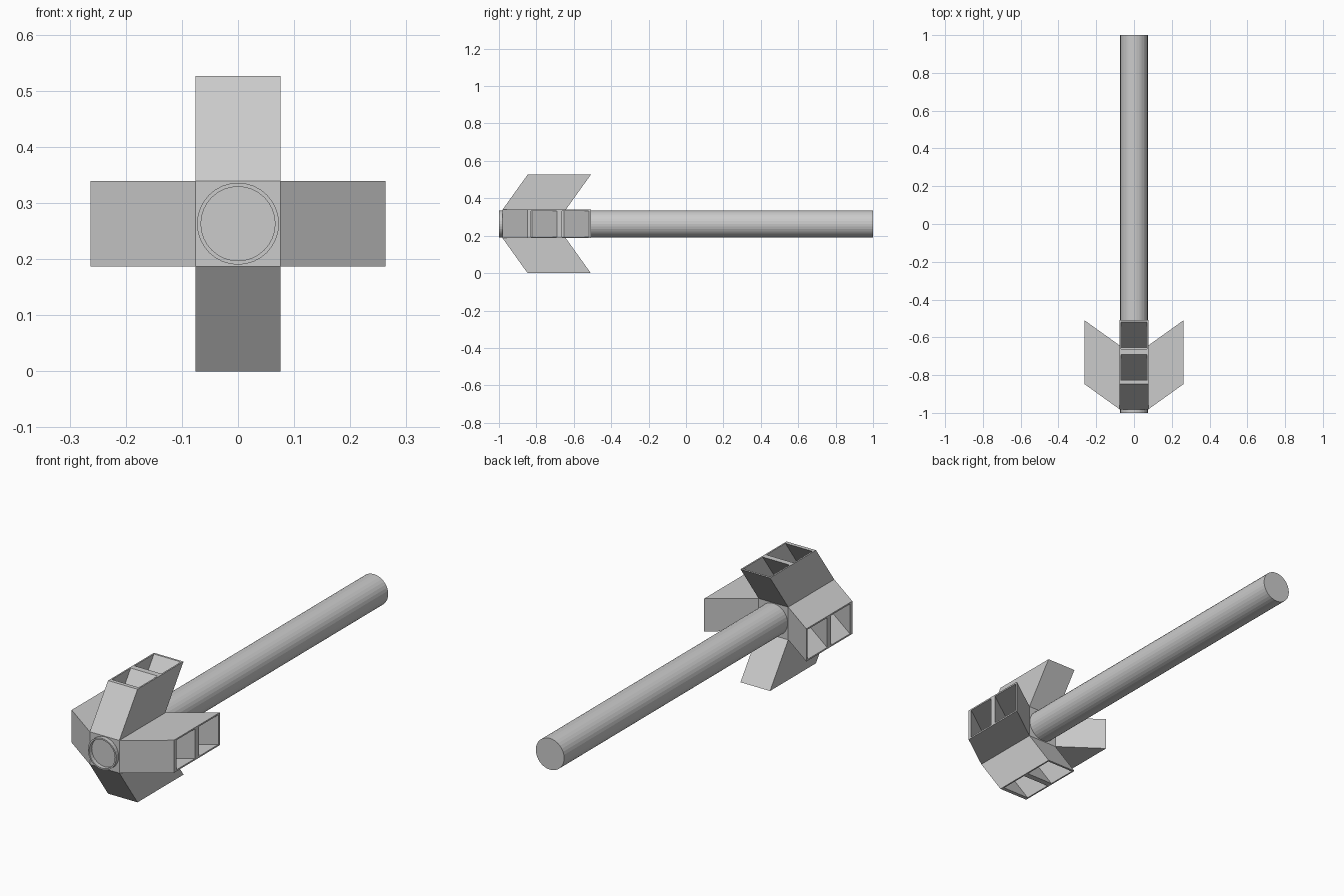
import bpy, bmesh, math
from mathutils import Matrix, Vector

if "Cube" in bpy.data.objects:
    bpy.data.objects.remove(bpy.data.objects["Cube"])

AXIS_Z = 0.263      # height of the tube axis
HALF = 0.076        # half width of the hub and fins
REACH = 0.263       # fin tip distance from the axis
SWEEP = 0.134       # how far the fins lean back


def finish(bm, name):
    bmesh.ops.recalc_face_normals(bm, faces=bm.faces)
    mesh = bpy.data.meshes.new(name)
    bm.to_mesh(mesh)
    bm.free()
    obj = bpy.data.objects.new(name, mesh)
    bpy.context.collection.objects.link(obj)
    obj.location.z = AXIS_Z
    return obj


def make_barrel(sides=32):
    # Profile of (radius, y): capped rear, open bore at the front
    profile = [(0.073, 1.0), (0.073, -1.0), (0.066, -1.0), (0.066, 0.98)]
    bm = bmesh.new()
    rings = []
    for r, y in profile:
        rings.append([bm.verts.new((r * math.cos(2 * math.pi * i / sides), y,
                                    r * math.sin(2 * math.pi * i / sides)))
                      for i in range(sides)])
    for a, b in zip(rings, rings[1:]):
        for i in range(sides):
            j = (i + 1) % sides
            bm.faces.new((a[i], a[j], b[j], b[i]))
    bm.faces.new(rings[0])
    bm.faces.new(rings[-1])
    return finish(bm, "barrel")


def make_hub():
    bm = bmesh.new()
    bmesh.ops.create_cube(bm, size=1)
    bmesh.ops.scale(bm, vec=(2 * HALF, 0.338, 2 * HALF), verts=bm.verts)
    bmesh.ops.translate(bm, vec=(0, -0.812, 0), verts=bm.verts)
    return finish(bm, "hub")


def make_fin(name, angle):
    # Cross-section grid with two open cells, extruded along the sweep
    xs = [-HALF, -0.069, 0.069, HALF]
    ys = [-0.847, -0.829, -0.690, -0.662, -0.519, -0.509]
    bm = bmesh.new()
    grid = [[bm.verts.new((x, y - SWEEP, HALF)) for y in ys] for x in xs]
    for i in range(len(xs) - 1):
        for j in range(len(ys) - 1):
            if i == 1 and j in (1, 3):
                continue
            bm.faces.new((grid[i][j], grid[i + 1][j],
                          grid[i + 1][j + 1], grid[i][j + 1]))
    out = bmesh.ops.extrude_face_region(bm, geom=bm.faces[:], use_keep_orig=True)
    tips = [g for g in out["geom"] if isinstance(g, bmesh.types.BMVert)]
    bmesh.ops.translate(bm, vec=Vector((0, SWEEP, REACH - HALF)), verts=tips)
    bmesh.ops.rotate(bm, cent=(0, 0, 0), verts=bm.verts,
                     matrix=Matrix.Rotation(angle, 3, 'Y'))
    return finish(bm, name)


make_barrel()
make_hub()

# Four swept hollow fins around the hub
for k, side in enumerate(("top", "right", "bottom", "left")):
    make_fin(side + "_fin", k * math.pi / 2)
